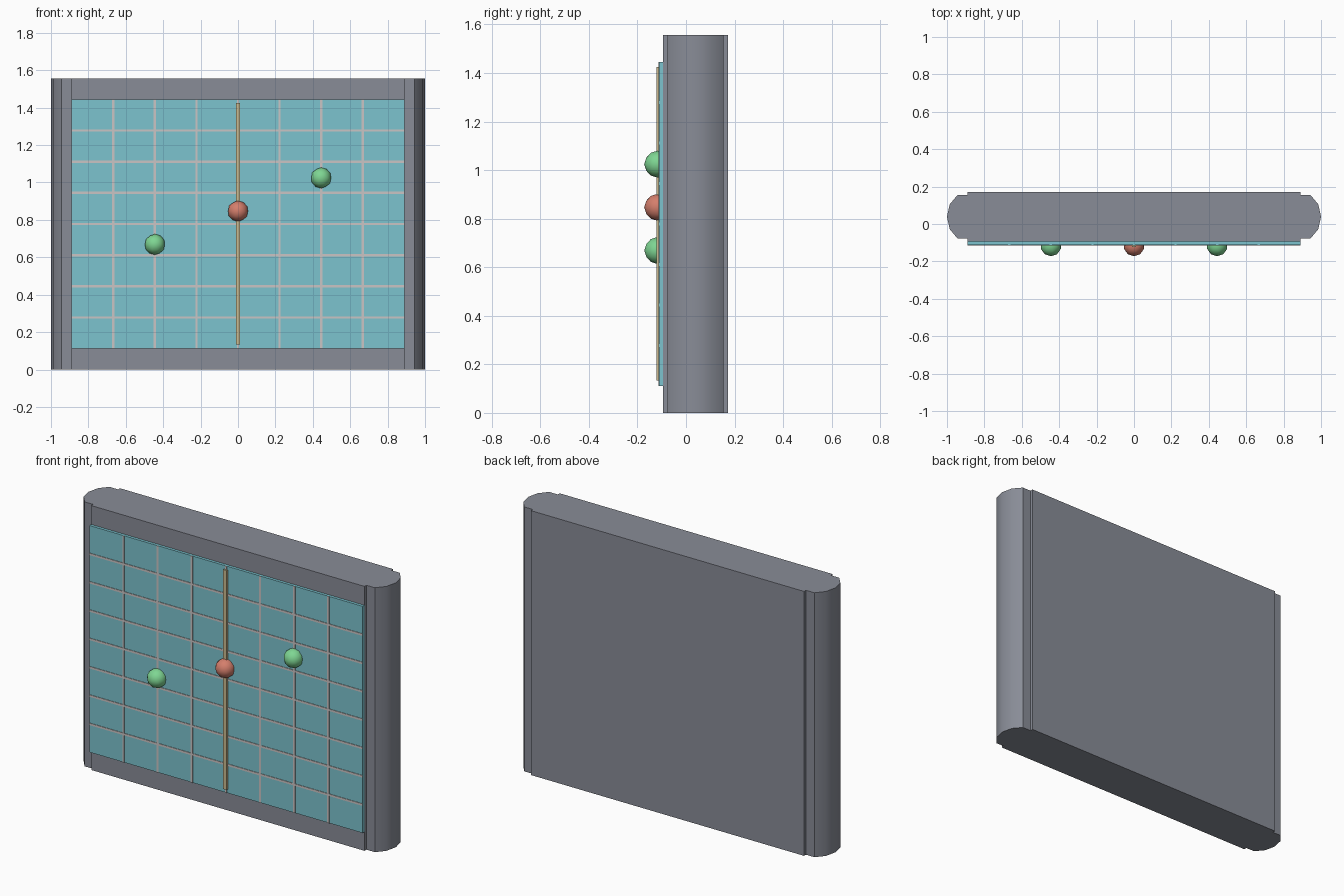
import bpy, bmesh, math

if "Cube" in bpy.data.objects:
    bpy.data.objects.remove(bpy.data.objects["Cube"], do_unlink=True)

U = 1 / 9            # design unit
H = 14 * U           # overall height
BODY_Y = 0.35 * U    # body centre depth
HALF_D = 1.2 * U     # body half depth
FRONT = BODY_Y - HALF_D
PANEL_FRONT = -1.0 * U


def material(name, rgb):
    m = bpy.data.materials.new(name)
    m.use_nodes = True
    m.diffuse_color = (*rgb, 1)
    bsdf = next(n for n in m.node_tree.nodes if n.type == 'BSDF_PRINCIPLED')
    bsdf.inputs["Base Color"].default_value = (*rgb, 1)
    return m


grey = material("slate_grey", (0.25, 0.265, 0.31))
teal = material("pale_teal", (0.20, 0.55, 0.62))
pale = material("light_grey", (0.60, 0.56, 0.56))
tan = material("tan", (0.60, 0.50, 0.28))
green = material("soft_green", (0.21, 0.67, 0.29))
red = material("coral_red", (0.66, 0.21, 0.15))


def finish(name, bm, mat, smooth=False):
    bmesh.ops.recalc_face_normals(bm, faces=bm.faces)
    mesh = bpy.data.meshes.new(name)
    bm.to_mesh(mesh)
    bm.free()
    mesh.materials.append(mat)
    ob = bpy.data.objects.new(name, mesh)
    bpy.context.collection.objects.link(ob)
    if smooth:
        bpy.ops.object.select_all(action='DESELECT')
        ob.select_set(True)
        bpy.context.view_layer.objects.active = ob
        bpy.ops.object.shade_smooth_by_angle(angle=math.radians(45))
    return ob


def box(name, x, y, z, mat):
    """Box from (min, max) pairs on each axis."""
    bm = bmesh.new()
    bmesh.ops.create_cube(bm, size=1)
    for v in bm.verts:
        v.co = [r[1] if c > 0 else r[0] for c, r in zip(v.co, (x, y, z))]
    return finish(name, bm, mat)


def end_cap(name, side):
    """Rounded side: half of a twelve-sided column, extruded upward."""
    bm = bmesh.new()
    arc = [(math.cos(math.radians(a)), math.sin(math.radians(a))) for a in range(-60, 61, 30)]
    profile = [(0, arc[0][1])] + arc + [(0, arc[-1][1])]
    base = [bm.verts.new((side * (8 + px) * U, BODY_Y + py * HALF_D, 0)) for px, py in profile]
    face = bm.faces.new(base)
    res = bmesh.ops.extrude_face_region(bm, geom=[face], use_keep_orig=True)
    top = [g for g in res["geom"] if isinstance(g, bmesh.types.BMVert)]
    bmesh.ops.translate(bm, verts=top, vec=(0, 0, H))
    return finish(name, bm, grey, True)


def ball(name, x, z, mat):
    bm = bmesh.new()
    bmesh.ops.create_icosphere(bm, subdivisions=2, radius=0.5 * U)
    bmesh.ops.translate(bm, verts=bm.verts, vec=(x, -1.05 * U, z))
    return finish(name, bm, mat, True)


# Main slab with rounded ends
box("body", (-8 * U, 8 * U), (FRONT, BODY_Y + HALF_D), (0, H), grey)
end_cap("left_end", 1)
end_cap("right_end", -1)

# Front panel
box("front_panel", (-8 * U, 8 * U), (PANEL_FRONT, FRONT), (U, 13 * U), teal)

# Grid lines on the panel
line_y = (PANEL_FRONT - 0.003, PANEL_FRONT)
t = 0.055 * U
for i in range(1, 8):
    x = (i * 2 - 8) * U
    z = (1 + i * 1.5) * U
    box(f"vertical_line_{i}", (x - t, x + t), line_y, (U, 13 * U), pale)
    box(f"horizontal_line_{i}", (-8 * U, 8 * U), line_y, (z - t, z + t), pale)

# Centre rod and markers
box("centre_rod", (-0.012, 0.012), (-1.1 * U, PANEL_FRONT), (1.2 * U, 12.82 * U), tan)
ball("centre_marker", 0, 7.62 * U, red)
ball("left_marker", 4 * U, 9.22 * U, green)
ball("right_marker", -4 * U, 6.02 * U, green)
